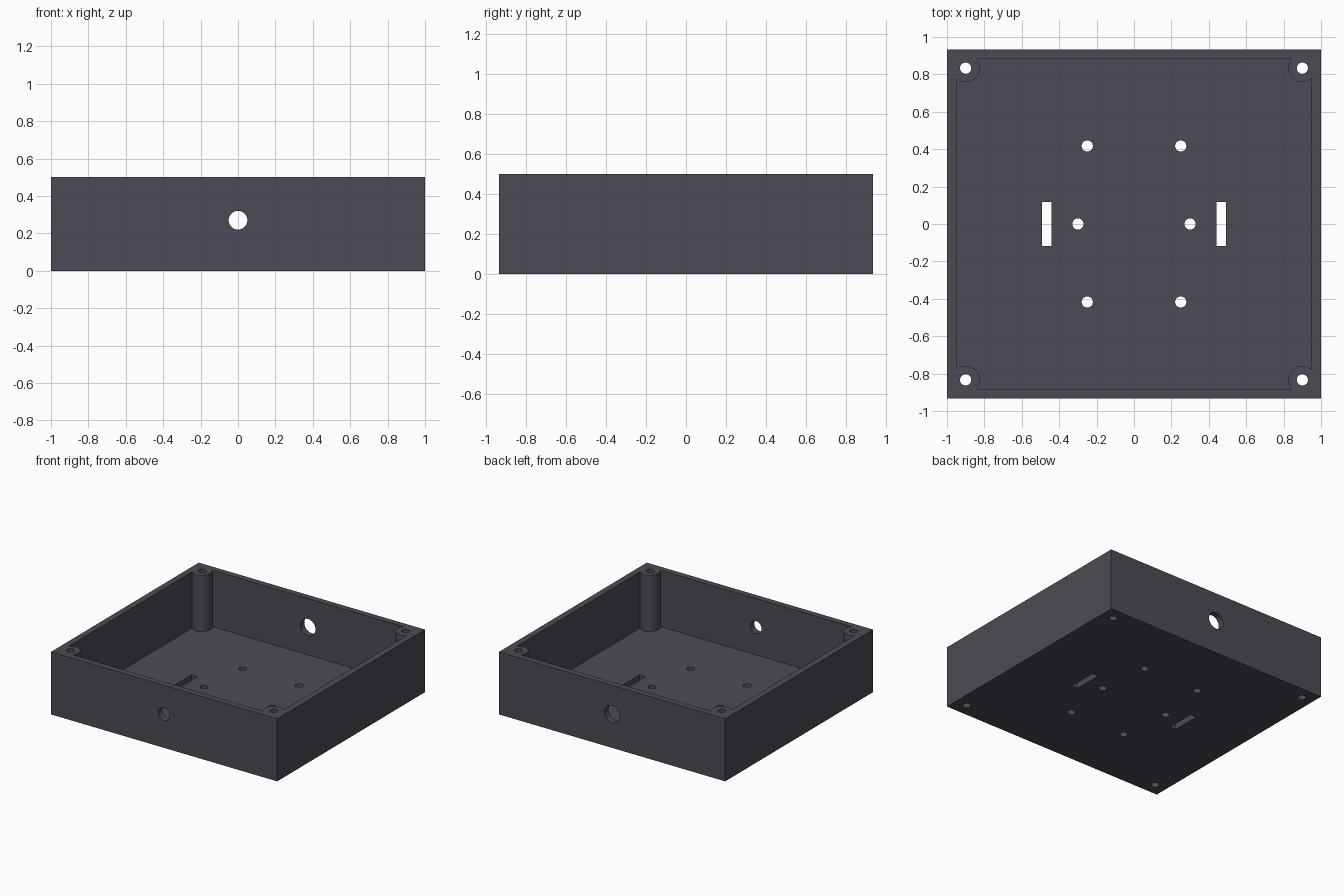
import bpy, math

if "Cube" in bpy.data.objects:
    bpy.data.objects.remove(bpy.data.objects["Cube"], do_unlink=True)

# Overall sizes
HALF_X, HALF_Y, HEIGHT, WALL = 1.0, 0.933, 0.5, 0.05
BOSS_X, BOSS_Y, BOSS_R = 0.9, 0.833, 0.075
HOLE_R, PORT_Z = 0.03, 0.27


def box(name, x, y, z0, z1, hx, hy):
    bpy.ops.mesh.primitive_cube_add(size=2, location=(x, y, (z0 + z1) / 2))
    ob = bpy.context.object
    ob.name = name
    ob.scale = (hx, hy, (z1 - z0) / 2)
    bpy.ops.object.transform_apply(location=True, rotation=True, scale=True)
    return ob


def cylinder(name, loc, radius, depth, along_y=False):
    bpy.ops.mesh.primitive_cylinder_add(
        vertices=48, radius=radius, depth=depth, location=loc,
        rotation=(math.pi / 2 if along_y else 0, 0, 0))
    ob = bpy.context.object
    ob.name = name
    bpy.ops.object.transform_apply(location=True, rotation=True, scale=True)
    return ob


def cut(target, cutter):
    mod = target.modifiers.new("cut", 'BOOLEAN')
    mod.operation = 'DIFFERENCE'
    mod.solver = 'EXACT'
    mod.object = cutter
    bpy.context.view_layer.objects.active = target
    bpy.ops.object.modifier_apply(modifier=mod.name)
    bpy.data.objects.remove(cutter, do_unlink=True)


corners = [(sx, sy) for sx in (-1, 1) for sy in (-1, 1)]

# Hollow interior, leaving round screw posts standing in the corners
cavity = box("cavity", 0, 0, WALL, HEIGHT + 0.1, HALF_X - WALL, HALF_Y - WALL)
for sx, sy in corners:
    cut(cavity, cylinder("post", (sx * BOSS_X, sy * BOSS_Y, 0.3), BOSS_R, 2))

enclosure = box("enclosure", 0, 0, 0, HEIGHT, HALF_X, HALF_Y)
cut(enclosure, cavity)

# Screw holes through the posts and mounting holes through the floor
holes = [(sx * px, sy * py) for sx, sy in corners
         for px, py in ((BOSS_X, BOSS_Y), (0.25, 0.417))]
holes += [(-0.3, 0), (0.3, 0)]
for x, y in holes:
    cut(enclosure, cylinder("hole", (x, y, 0.3), HOLE_R, 2))

# Strap slots through the floor
for side in (-1, 1):
    cut(enclosure, box("slot", side * 0.467, 0, -0.1, 0.2, 0.026, 0.117))

# Cable ports: small in the front wall, larger in the back wall
cut(enclosure, cylinder("front_port", (0, -HALF_Y, PORT_Z), 0.05, 0.3, True))
cut(enclosure, cylinder("back_port", (0, HALF_Y, PORT_Z), 0.067, 0.3, True))

# Single dark plastic colour
mat = bpy.data.materials.new("dark_grey_plastic")
colour = (0.072, 0.071, 0.09, 1)
mat.diffuse_color = colour
mat.use_nodes = True
mat.node_tree.nodes["Principled BSDF"].inputs["Base Color"].default_value = colour
enclosure.data.materials.clear()
enclosure.data.materials.append(mat)
for poly in enclosure.data.polygons:
    poly.material_index = 0

bpy.ops.object.select_all(action='DESELECT')
enclosure.select_set(True)
bpy.context.view_layer.objects.active = enclosure
bpy.ops.object.shade_smooth_by_angle(angle=math.radians(30))
